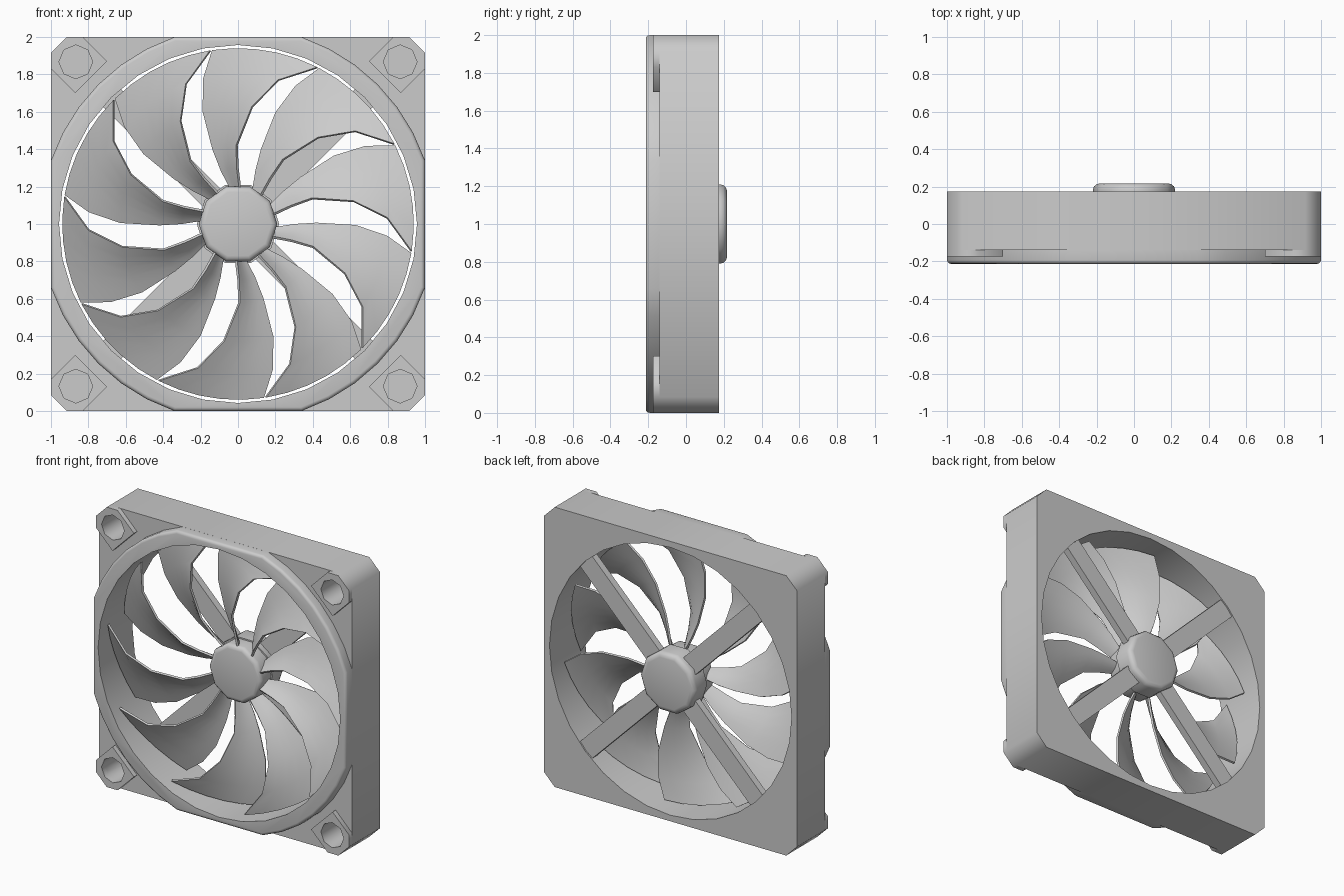
import bpy, bmesh, math
from math import radians, sin, cos

if "Cube" in bpy.data.objects:
    bpy.data.objects.remove(bpy.data.objects["Cube"])


def prism(name, pts, y0, y1, bevel=0.0, front=True, segs=3):
    """Extrude an (x, z) outline from y0 (front) to y1 (back), optionally rounding one rim."""
    bm = bmesh.new()
    a = [bm.verts.new((x, y0, z)) for x, z in pts]
    b = [bm.verts.new((x, y1, z)) for x, z in pts]
    n = len(pts)
    bm.faces.new(a)
    bm.faces.new(b)
    for i in range(n):
        bm.faces.new((a[i], a[(i + 1) % n], b[(i + 1) % n], b[i]))
    bmesh.ops.recalc_face_normals(bm, faces=bm.faces)
    if bevel:
        yy = y0 if front else y1
        rim = [e for e in bm.edges if all(abs(v.co.y - yy) < 1e-6 for v in e.verts)]
        bmesh.ops.bevel(bm, geom=rim, offset=bevel, segments=segs, profile=0.5, affect='EDGES')
    me = bpy.data.meshes.new(name)
    bm.to_mesh(me)
    bm.free()
    ob = bpy.data.objects.new(name, me)
    bpy.context.collection.objects.link(ob)
    return ob


def ngon(n, r, cx=0.0, cz=1.0, start=0.0):
    return [(cx + r * cos(start + 2 * math.pi * i / n), cz + r * sin(start + 2 * math.pi * i / n))
            for i in range(n)]


def activate(ob):
    bpy.ops.object.select_all(action='DESELECT')
    ob.select_set(True)
    bpy.context.view_layer.objects.active = ob


def cut(ob, cutter):
    m = ob.modifiers.new("cut", 'BOOLEAN')
    m.operation = 'DIFFERENCE'
    m.solver = 'EXACT'
    m.object = cutter
    activate(ob)
    bpy.ops.object.modifier_apply(modifier=m.name)


def smooth(ob, deg):
    activate(ob)
    bpy.ops.object.shade_smooth_by_angle(angle=radians(deg))


# Housing: square with chamfered corners, and the raised front ring flattened at the sides
c = 0.915
corner_pts = [(1, c), (c, 1), (-c, 1), (-1, c), (-1, -c), (-c, -1), (c, -1), (1, -c)]
housing = prism("housing", [(x, z + 1) for x, z in corner_pts], -0.14, 0.175)
R = 1.056
ring_angles = [90 * q + 18.8 + i * (52.4 / 6) for q in range(4) for i in range(7)]
ring_pts = [(max(-1, min(1, R * cos(radians(t)))), 1 + max(-1, min(1, R * sin(radians(t)))))
            for t in ring_angles]
ring = prism("front_ring", ring_pts, -0.213, -0.14, bevel=0.02)

opening = prism("opening_cutter", ngon(32, 0.957), -0.5, 0.5)
cut(housing, opening)
cut(ring, opening)

# Corner pads with blind screw holes
pad_shape = [(1, 0.83), (0.87, 0.70), (0.70, 0.87), (0.83, 1), (c, 1), (1, c)]
cutters = [opening]
pads = []
for sx in (-1, 1):
    for sz in (-1, 1):
        pad = prism("corner_pad", [(sx * x, 1 + sz * z) for x, z in pad_shape], -0.175, -0.14)
        hole = prism("hole_cutter", ngon(8, 0.09, sx * 0.867, 1 + sz * 0.867), -0.4, 0.04)
        cut(pad, hole)
        cut(housing, hole)
        cutters.append(hole)
        pads.append(pad)
for k in cutters:
    bpy.data.objects.remove(k)
smooth(housing, 50)
smooth(ring, 40)
for p in pads:
    smooth(p, 50)

# Diagonal struts holding the motor at the back
for k in range(4):
    t = radians(45 + 90 * k)
    pts = [(u * cos(t) - v * sin(t), 1 + u * sin(t) + v * cos(t))
           for u, v in ((0.1, -0.068), (0.97, -0.068), (0.97, 0.068), (0.1, 0.068))]
    prism("strut", pts, 0.115, 0.165)

# Motor: rear cap and front rotor hub
rear = prism("rear_cap", ngon(10, 0.22), 0.075, 0.217, bevel=0.035, front=False)
hub = prism("rotor_hub", ngon(10, 0.21), -0.04, 0.08, bevel=0.03)
for o in (rear, hub):
    smooth(o, 40)

# Swept blades: radius, ccw edge angle, cw edge angle, ccw edge y, cw edge y
sections = [
    (0.18, 102, 88, 0.05, -0.02),
    (0.30, 108, 91.5, 0.05, -0.04),
    (0.42, 109, 91.5, 0.045, -0.06),
    (0.63, 107.5, 83.4, 0.042, -0.10),
    (0.80, 103.5, 74.5, 0.04, -0.13),
    (0.94, 98.5, 63.2, 0.04, -0.145),
]
COLS = 5
bm = bmesh.new()
for k in range(10):
    rows = []
    for r, a0, a1, y0, y1 in sections:
        row = []
        for j in range(COLS + 1):
            s = j / COLS
            t = radians(a0 + (a1 - a0) * s + 36 * k)
            y = y0 + (y1 - y0) * s + 0.01 * sin(math.pi * s)
            row.append(bm.verts.new((r * cos(t), y, 1 + r * sin(t))))
        rows.append(row)
    for lo, hi in zip(rows, rows[1:]):
        for j in range(COLS):
            bm.faces.new((lo[j], hi[j], hi[j + 1], lo[j + 1]))
bm.normal_update()
for f in bm.faces:
    if f.normal.y > 0:
        f.normal_flip()
me = bpy.data.meshes.new("blades")
bm.to_mesh(me)
bm.free()
blades = bpy.data.objects.new("blades", me)
bpy.context.collection.objects.link(blades)
sol = blades.modifiers.new("thickness", 'SOLIDIFY')
sol.thickness = 0.014
activate(blades)
bpy.ops.object.modifier_apply(modifier=sol.name)
smooth(blades, 40)
